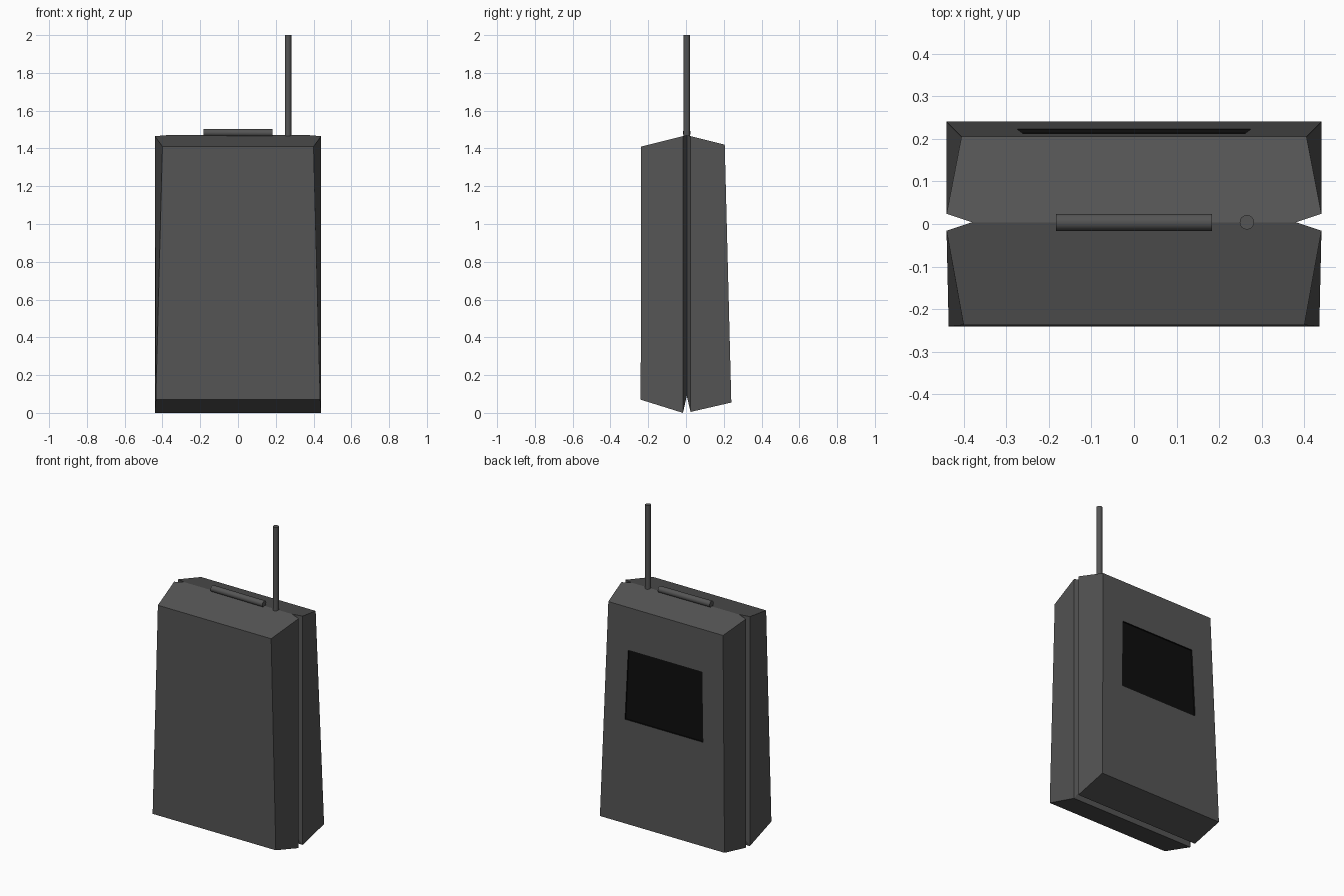
import bpy, bmesh, math
from mathutils import Matrix, Vector

if "Cube" in bpy.data.objects:
    bpy.data.objects.remove(bpy.data.objects["Cube"])


def material(name, v):
    m = bpy.data.materials.new(name)
    m.diffuse_color = (v, v, v, 1)
    m.use_nodes = True
    m.node_tree.nodes["Principled BSDF"].inputs["Base Color"].default_value = m.diffuse_color
    return m


def finish(bm, name, mat):
    bmesh.ops.recalc_face_normals(bm, faces=bm.faces)
    me = bpy.data.meshes.new(name)
    bm.to_mesh(me)
    bm.free()
    me.materials.append(mat)
    ob = bpy.data.objects.new(name, me)
    bpy.context.collection.objects.link(ob)
    return ob


def ring(top, bottom):
    # each end is (half width, y, z)
    (a, ya, za), (b, yb, zb) = top, bottom
    return [(-a, ya, za), (a, ya, za), (b, yb, zb), (-b, yb, zb)]


def loft(name, rings, mat, cap_index):
    bm = bmesh.new()
    vs = [[bm.verts.new(p) for p in r] for r in rings]
    for r, s in zip(vs, vs[1:]):
        for i in range(4):
            j = (i + 1) % 4
            bm.faces.new((r[i], r[j], s[j], s[i]))
    bm.faces.new(vs[cap_index])
    return finish(bm, name, mat)


def rod(name, start, end, radius, mat, sides=16):
    a, b = Vector(start), Vector(end)
    bm = bmesh.new()
    rot = (b - a).to_track_quat('Z', 'Y').to_matrix().to_4x4()
    bmesh.ops.create_cone(bm, cap_ends=True, segments=sides, radius1=radius,
                          radius2=radius, depth=(b - a).length,
                          matrix=Matrix.Translation((a + b) / 2) @ rot)
    ob = finish(bm, name, mat)
    bpy.ops.object.select_all(action='DESELECT')
    ob.select_set(True)
    bpy.context.view_layer.objects.active = ob
    bpy.ops.object.shade_smooth_by_angle(angle=math.radians(40))
    return ob


def back_y(z):
    # the back face leans forward towards its top
    return 0.205 + (1.42 - z) / 1.365 * 0.035


casing = material("dark_casing", 0.09)
black = material("black_screen", 0.004)

# Screen opening and its recessed floor
rim = ring((0.26, back_y(1.15), 1.15), (0.275, back_y(0.71), 0.71))
floor = [(x, y - 0.01, z) for x, y, z in rim]

# Casing: bevelled front half, V-shaped seam, bevelled back half
loft("casing", [
    ring((0.40, -0.237, 1.41), (0.435, -0.24, 0.07)),
    ring((0.44, -0.016, 1.465), (0.44, -0.016, 0.0)),
    ring((0.38, 0.004, 1.47), (0.38, 0.004, 0.09)),
    ring((0.44, 0.024, 1.465), (0.44, 0.024, 0.005)),
    ring((0.405, back_y(1.42), 1.42), (0.44, back_y(0.055), 0.055)),
    rim,
], casing, 0)

# Screen set into the back face
loft("screen", [rim, floor], black, 1)

# Top button and antenna
rod("top_button", (-0.183, 0.004, 1.484), (0.183, 0.004, 1.482), 0.02, casing)
rod("antenna", (0.265, 0.004, 1.45), (0.265, 0.004, 2.0), 0.017, casing)
